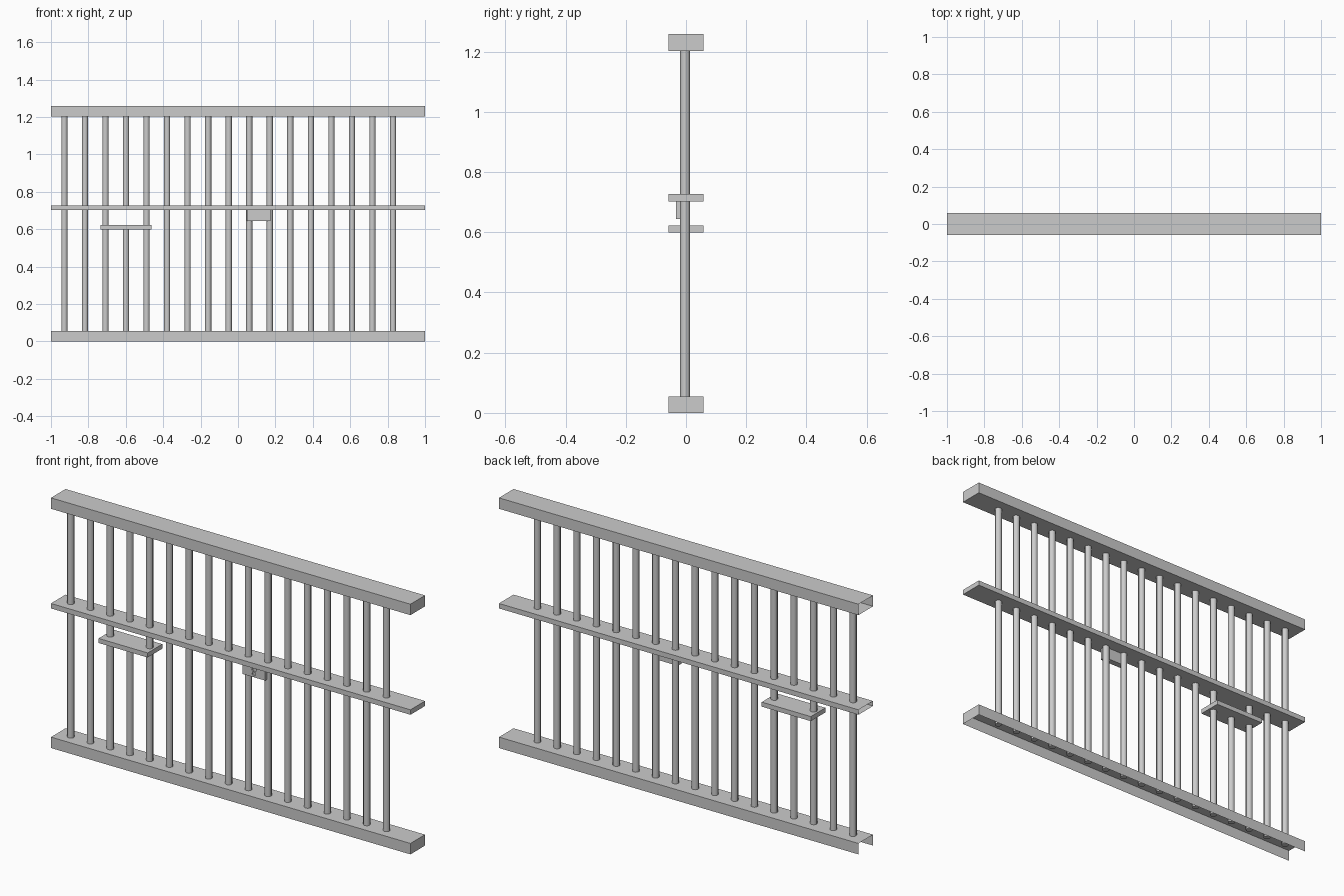
import bpy, bmesh
from mathutils import Vector

if "Cube" in bpy.data.objects:
    bpy.data.objects.remove(bpy.data.objects["Cube"])


def box(name, lo, hi, open_dirs=()):
    """Axis-aligned box; faces pointing along open_dirs are left out."""
    lo, hi = Vector(lo), Vector(hi)
    bm = bmesh.new()
    bmesh.ops.create_cube(bm, size=1)
    for v in bm.verts:
        v.co = (lo + hi) / 2 + v.co * (hi - lo)
    bm.normal_update()
    gone = [f for f in bm.faces if any(f.normal.dot(Vector(d)) > 0.9 for d in open_dirs)]
    bmesh.ops.delete(bm, geom=gone, context='FACES')
    me = bpy.data.meshes.new(name)
    bm.to_mesh(me)
    bm.free()
    ob = bpy.data.objects.new(name, me)
    bpy.context.collection.objects.link(ob)
    return ob


def rod(name, x, y, z0, z1, r=0.0165, sides=12):
    bpy.ops.mesh.primitive_cylinder_add(vertices=sides, radius=r, depth=z1 - z0,
                                        location=(x, y, (z0 + z1) / 2))
    ob = bpy.context.object
    ob.name = name
    bpy.ops.object.shade_smooth_by_angle()
    return ob


# Horizontal rails: hollow, open at the left end; bottom rail also open below
LEFT, DOWN = (-1, 0, 0), (0, 0, -1)
box("bottom_rail", (-1, -0.058, 0), (1, 0.058, 0.055), (LEFT, DOWN))
box("middle_rail", (-1, -0.058, 0.702), (1, 0.058, 0.727), (LEFT,))
box("top_rail", (-1, -0.058, 1.203), (1, 0.058, 1.258), (LEFT,))

# Tray shelf below the middle rail
box("tray_shelf", (-0.735, -0.058, 0.599), (-0.462, 0.058, 0.622))

# Vertical bars; the fourth is interrupted above the shelf to leave a slot
for i in range(17):
    x = -0.928 + i * 0.1098
    if i == 3:
        rod("bar_below_slot", x, -0.003, 0.035, 0.61)
        rod("bar_above_slot", x, -0.003, 0.715, 1.215)
    else:
        rod("bar", x, -0.003, 0.035, 1.215)

# Lock box with a recessed keyhole
lock = box("lock_box", (0.048, -0.034, 0.644), (0.175, -0.004, 0.704))
for z, r in ((0.682, 0.012), (0.660, 0.010)):
    bpy.ops.mesh.primitive_cylinder_add(vertices=12, radius=r, depth=0.02,
                                        location=(0.112, -0.036, z), rotation=(1.5708, 0, 0))
    cutter = bpy.context.object
    cutter.name = "keyhole_cutter"
    cutter.hide_render = True
    cutter.hide_set(True)
    mod = lock.modifiers.new("keyhole", 'BOOLEAN')
    mod.operation = 'DIFFERENCE'
    mod.object = cutter
